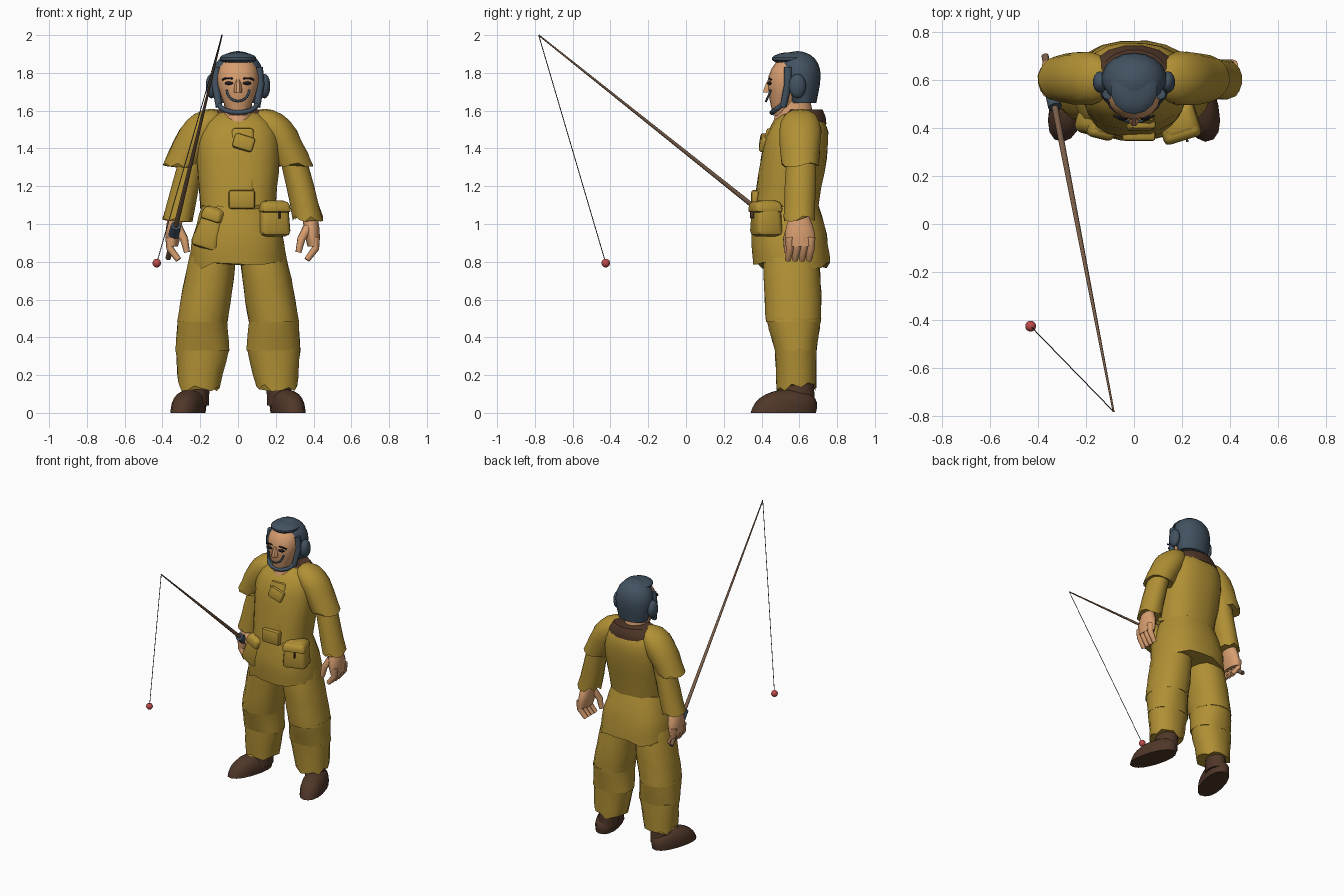
import bpy, bmesh, math, random
from mathutils import Vector

random.seed(4)
if "Cube" in bpy.data.objects:
    bpy.data.objects.remove(bpy.data.objects["Cube"])


def material(name, *rgb):
    mat = bpy.data.materials.new(name)
    mat.use_nodes = True
    mat.diffuse_color = (*rgb, 1)
    mat.node_tree.nodes["Principled BSDF"].inputs["Base Color"].default_value = (*rgb, 1)
    return mat


olive = material("olive cloth", .44, .28, .035)
skin = material("skin", .68, .34, .16)
slate = material("slate hair", .055, .085, .12)
brown = material("dark brown leather", .08, .038, .022)
wood = material("rod wood", .19, .11, .065)
red = material("red float", .52, .07, .07)
black = material("black", .01, .01, .015)
grey = material("grey line", .07, .07, .07)


def finish(name, bm, mat, sharp=45):
    bmesh.ops.recalc_face_normals(bm, faces=bm.faces)
    mesh = bpy.data.meshes.new(name)
    bm.to_mesh(mesh)
    bm.free()
    mesh.materials.append(mat)
    mesh.shade_smooth()
    mesh.set_sharp_from_angle(angle=math.radians(sharp))
    obj = bpy.data.objects.new(name, mesh)
    bpy.context.collection.objects.link(obj)
    return obj


def form(name, mat, low, high, low_size, high_size, swell=0, dome=0, side=1, shift=0,
         turn=0, wrinkle=0, jag=0, square=1, sides=16, steps=7):
    """Upright body between two ovals; swell fattens its middle, dome rounds its top."""
    low, high = Vector(low), Vector(high)
    low_size, high_size = Vector(low_size), Vector(high_size)
    bm = bmesh.new()
    rows = []
    for step in range(steps + 1):
        t = step / steps
        if dome:
            t = math.sin(t * math.pi / 2)
        middle = low.lerp(high, t)
        scale = 1 + swell * math.sin(math.pi * t)
        if dome:
            scale *= max(math.sqrt(1 - min(t, 1) ** dome), .05)
        radius = low_size.lerp(high_size, t) * scale
        row = []
        for i in range(sides):
            angle = math.tau * (i + .5) / sides
            c, s = math.cos(angle), math.sin(angle)
            rough = 1 + random.uniform(-wrinkle, wrinkle)
            px = rough * radius.x * math.copysign(abs(c) ** square, c)
            py = rough * radius.y * math.copysign(abs(s) ** square, s)
            x = middle.x + shift + px * math.cos(turn) - py * math.sin(turn)
            y = middle.y + px * math.sin(turn) + py * math.cos(turn)
            z = middle.z + (random.uniform(-jag, jag) if step == 0 else 0)
            row.append(bm.verts.new((side * x, y, z)))
        rows.append(row)
    for below, above in zip(rows, rows[1:]):
        for i in range(sides):
            j = (i + 1) % sides
            bm.faces.new((below[i], below[j], above[j], above[i]))
    bm.faces.new(rows[0])
    bm.faces.new(rows[-1])
    finish(name, bm, mat)


def wire(name, mat, points, start, end, side=1, shift=0):
    """Round bar through a few points, tapering from start to end radius."""
    curve = bpy.data.curves.new(name, 'CURVE')
    curve.dimensions = '3D'
    curve.bevel_depth = 1
    curve.bevel_resolution = 2
    curve.use_fill_caps = True
    spline = curve.splines.new('POLY')
    spline.points.add(len(points) - 1)
    for i, (x, y, z) in enumerate(points):
        spline.points[i].co = (side * (x + shift), y, z, 1)
        spline.points[i].radius = start + (end - start) * i / (len(points) - 1)
    curve.materials.append(mat)
    bpy.context.collection.objects.link(bpy.data.objects.new(name, curve))


def arc(name, mat, middle, width, depth, height, radius):
    """Bar hanging in a half oval and bulging toward the front."""
    points = []
    for i in range(9):
        angle = math.pi * i / 8
        bulge = math.sin(angle)
        points.append((middle[0] + width * math.cos(angle),
                       middle[1] - depth * bulge, middle[2] - height * bulge))
    wire(name, mat, points, radius, radius)


def box(name, mat, place, size, rotation=(0, 0, 0), bevel=.02, taper=1):
    bm = bmesh.new()
    bmesh.ops.create_cube(bm, size=1)
    for v in bm.verts:
        narrow = taper if v.co.z > 0 else 1
        v.co = (v.co.x * size[0] * narrow, v.co.y * size[1] * narrow, v.co.z * size[2])
    bmesh.ops.bevel(bm, geom=bm.edges[:], offset=bevel, segments=2, affect='EDGES', profile=.5)
    obj = finish(name, bm, mat)
    obj.location, obj.rotation_euler = place, rotation


def ball(name, mat, place, size):
    bm = bmesh.new()
    bmesh.ops.create_uvsphere(bm, u_segments=14, v_segments=9, radius=1)
    for v in bm.verts:
        v.co *= Vector(size)
    obj = finish(name, bm, mat)
    obj.location = place


# Tunic, skirt, collar and neck
form("tunic", olive, (0, .53, 1.09), (0, .61, 1.61), (.2, .17), (.245, .185), dome=6,
     wrinkle=.015, jag=.015, square=.82, sides=20, steps=9)
form("skirt", olive, (0, .56, .78), (0, .53, 1.16), (.255, .205), (.165, .15), swell=.1,
     wrinkle=.015, jag=.02, square=.82, sides=20)
form("collar", brown, (0, .625, 1.53), (0, .63, 1.605), (.19, .12), (.135, .095), swell=.05)
form("neck", skin, (0, .57, 1.5), (0, .575, 1.68), (.09, .12), (.07, .08))

# Front placket, knot and belt block
lean = -.16
box("placket", olive, (.025, .413, 1.3), (.12, .04, .42), (lean, 0, 0), bevel=.018)
box("chest_knot", olive, (.03, .41, 1.43), (.11, .04, .08), (lean, .3, 0), bevel=.014)
box("belt_block", olive, (.02, .37, 1.13), (.14, .05, .1), bevel=.014)

# Belt pouches with flaps
box("left_pouch", olive, (.185, .425, 1.03), (.17, .15, .19), (0, 0, .3), bevel=.03, taper=.85)
box("left_pouch_flap", olive, (.185, .42, 1.09), (.17, .16, .06), (0, 0, .3), taper=.85)
box("left_pouch_clasp", brown, (.22, .35, 1.05), (.01, .02, .04), (0, 0, .3), bevel=.003)
box("right_pouch", olive, (-.145, .41, .98), (.16, .1, .23), (0, .3, -.25), bevel=.03, taper=.7)
box("right_pouch_flap", olive, (-.13, .405, 1.05), (.12, .11, .07), (0, .3, -.25), taper=.85)

# Limbs and face parts on both sides; the rod arm hangs closer to the body
for side, label, shift in ((1, "left_", 0), (-1, "right_", -.05)):
    form(label + "upper_sleeve", olive, (.3, .605, 1.31), (.14, .605, 1.61), (.1, .098),
         (.125, .13), dome=5, side=side, wrinkle=.03, jag=.015)
    form(label + "forearm_sleeve", olive, (.37, .6, 1.03), (.29, .61, 1.36), (.08, .085),
         (.07, .08), side=side, shift=shift, wrinkle=.03, jag=.02, steps=4)
    form(label + "palm", skin, (.4, .605, .88), (.38, .6, 1.06), (.032, .078), (.036, .045),
         swell=.25, side=side, shift=shift)
    for finger in range(4):
        knuckle = Vector((.41, .55 + .037 * finger, .93))
        points = [knuckle, knuckle + Vector((0, 0, -.06)), knuckle + Vector((-.045, -.01, -.12))]
        wire(f"{label}finger_{finger + 1}", skin, points, .024, .016, side, shift)
    wire(label + "thumb", skin, [(.37, .56, .98), (.335, .535, .92), (.32, .535, .85)],
         .028, .016, side, shift)

    # Baggy trouser leg in three folds
    form(label + "thigh", olive, (.19, .57, .48), (.125, .555, .88), (.135, .148), (.12, .145),
         swell=.04, side=side, wrinkle=.02, square=.9)
    form(label + "knee_fold", olive, (.187, .58, .33), (.19, .57, .5), (.145, .112), (.132, .147),
         side=side, wrinkle=.02, square=.9, steps=3)
    form(label + "trouser_cuff", olive, (.205, .585, .135), (.188, .58, .34), (.11, .105),
         (.143, .11), side=side, wrinkle=.03, jag=.025, square=.9, steps=3)

    # Low boot and its ankle
    form(label + "shoe", brown, (.265, .515, 0), (.25, .55, .125), (.078, .178), (.085, .17),
         dome=3, side=side, turn=.28, square=.88)
    form(label + "boot_ankle", brown, (.225, .59, .04), (.21, .6, .2), (.07, .095), (.06, .075),
         side=side, turn=.28, steps=3)

    # Ear hair, sideburn, eye and brow
    ball(label + "ear_hair", slate, (side * .14, .59, 1.73), (.032, .046, .065))
    wire(label + "sideburn", slate, [(.11, .54, 1.83), (.12, .54, 1.74), (.1, .515, 1.62)],
         .022, .018, side)
    ball(label + "eye", black, (side * .047, .443, 1.745), (.025, .014, .009))
    arc(label + "brow", black, (side * .05, .452, 1.762), .032, .012, -.01, .005)

# Head, hair and whiskers
form("head", skin, (0, .51, 1.575), (0, .57, 1.9), (.05, .05), (.1, .1), swell=.45, dome=6,
     square=.92, sides=18, steps=9)
form("hair", slate, (0, .62, 1.64), (0, .59, 1.915), (.11, .07), (.13, .12), swell=.15, dome=5,
     sides=18, steps=9)
ball("fringe", slate, (0, .56, 1.875), (.1, .105, .035))
form("nose", skin, (0, .432, 1.695), (0, .45, 1.77), (.022, .026), (.012, .014), swell=.2, sides=8)
arc("moustache", slate, (0, .45, 1.71), .06, .026, .06, .006)
arc("beard", slate, (0, .515, 1.635), .1, .06, .045, .013)

# Fishing rod, grip, line and float
butt, tip = Vector((-.37, .7, .82)), Vector((-.085, -.78, 2))
float_place = Vector((-.43, -.425, .793))
wire("rod", wood, [butt, tip], .015, .004)
wire("rod_grip", slate, [butt.lerp(tip, .1), butt.lerp(tip, .145)], .03, .028)
wire("fishing_line", grey, [tip, float_place], .0022, .0022)
ball("float", red, float_place, (.023, .023, .023))
